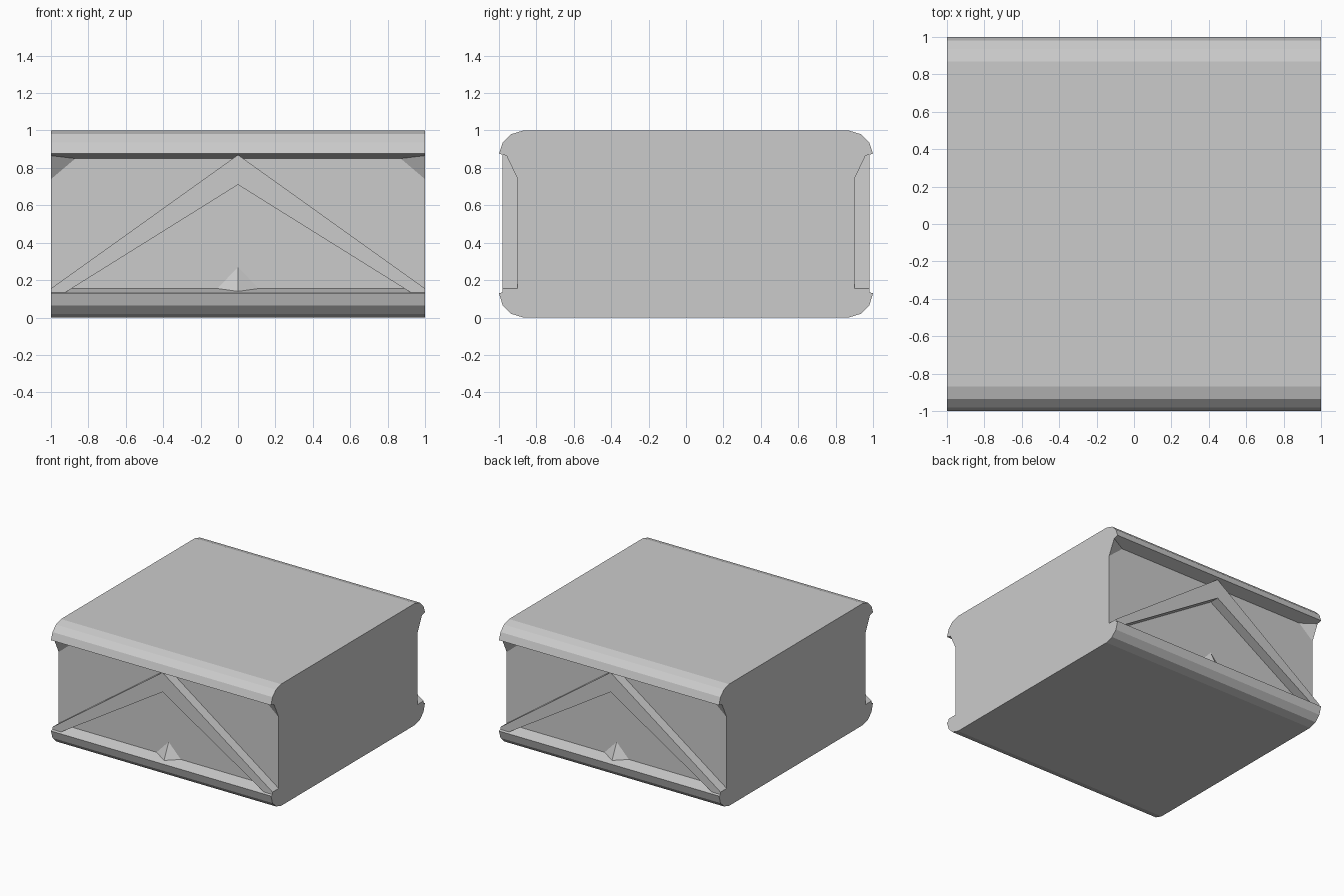
import bpy
import bmesh
from mathutils import Vector

if "Cube" in bpy.data.objects:
    bpy.data.objects.remove(bpy.data.objects["Cube"])


def make_object(name, bm, mirror=(False, False)):
    bmesh.ops.recalc_face_normals(bm, faces=bm.faces)
    mesh = bpy.data.meshes.new(name)
    bm.to_mesh(mesh)
    bm.free()
    obj = bpy.data.objects.new(name, mesh)
    bpy.context.collection.objects.link(obj)
    if any(mirror):
        mod = obj.modifiers.new("Mirror", "MIRROR")
        mod.use_axis = (mirror[0], mirror[1], False)
        mod.use_mirror_merge = False
    return obj


def prism(name, points, offset, mirror=(False, False)):
    """Extrude a planar outline along an offset vector."""
    bm = bmesh.new()
    face = bm.faces.new([bm.verts.new(p) for p in points])
    ext = bmesh.ops.extrude_face_region(bm, geom=[face], use_keep_orig=True)
    moved = [g for g in ext["geom"] if isinstance(g, bmesh.types.BMVert)]
    bmesh.ops.translate(bm, vec=Vector(offset), verts=moved)
    return make_object(name, bm, mirror)


def hull(name, points, mirror):
    bm = bmesh.new()
    for p in points:
        bm.verts.new(p)
    bmesh.ops.convex_hull(bm, input=bm.verts[:])
    return make_object(name, bm, mirror)


# Block body: rounded lips at top and bottom, recessed front and back walls
half = [(0.87, 0), (0.935, 0.02), (0.98, 0.065), (1.0, 0.13), (0.9, 0.155),
        (0.9, 0.85), (1.0, 0.876), (0.98, 0.935), (0.935, 0.98), (0.87, 1)]
outline = half + [(-y, z) for y, z in reversed(half)]
prism("block_body", [(-1, y, z) for y, z in outline], (2, 0, 0))

# Chevron brace on the front and back walls
right = [(0, 0.87), (1, 0.155), (1, 0.13), (0.93, 0.13), (0, 0.71)]
left = [(-x, z) for x, z in reversed(right[1:-1])]
prism("chevron_brace", [(x, -0.98, z) for x, z in right + left],
      (0, 0.1, 0), (False, True))

# Corner gussets below the top lip
hull("corner_gusset", [(1, -0.9, 0.74), (0.87, -0.9, 0.85), (1, -0.9, 0.85),
                       (1, -0.96, 0.866)], (True, True))

# Small centre gusset standing on the bottom lip
hull("centre_gusset", [(-0.11, -0.9, 0.155), (0.11, -0.9, 0.155),
                       (0, -0.9, 0.27), (0, -0.96, 0.14)], (False, True))
